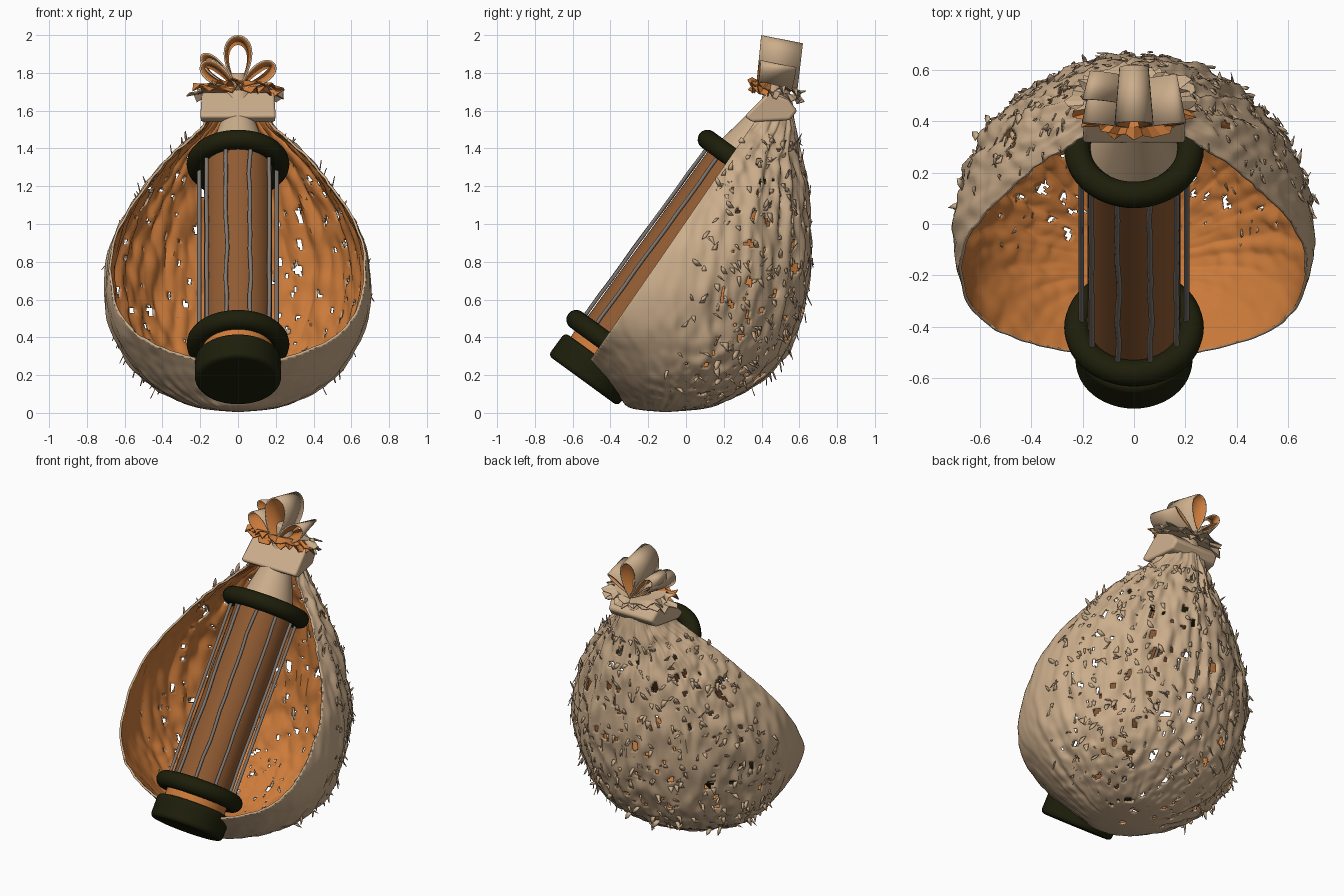
import bpy, bmesh, math, random
from mathutils import Vector, noise

random.seed(4)
if "Cube" in bpy.data.objects:
    bpy.data.objects.remove(bpy.data.objects["Cube"])


def material(name, rgb):
    m = bpy.data.materials.new(name)
    m.use_nodes = True
    m.diffuse_color = (*rgb, 1)
    m.node_tree.nodes["Principled BSDF"].inputs["Base Color"].default_value = (*rgb, 1)
    return m


TAN = material("tan_cloth", (0.60, 0.42, 0.26))
ORANGE = material("orange_lining", (0.61, 0.20, 0.043))
BROWN = material("brown_core", (0.28, 0.105, 0.032))
OLIVE = material("dark_olive", (0.012, 0.013, 0.003))
GREY = material("grey_rod", (0.21, 0.18, 0.16))


def make(name, bm, *mats):
    me = bpy.data.meshes.new(name)
    bm.to_mesh(me)
    bm.free()
    ob = bpy.data.objects.new(name, me)
    bpy.context.collection.objects.link(ob)
    for m in mats:
        me.materials.append(m)
    return ob


def smooth(ob, degrees=40):
    bpy.ops.object.select_all(action='DESELECT')
    ob.select_set(True)
    bpy.context.view_layer.objects.active = ob
    bpy.ops.object.shade_smooth_by_angle(angle=math.radians(degrees))
    return ob


def shell(ob, thickness, lining=1):
    """Cloth thickness; lining=1 gives the inner side the second material."""
    s = ob.modifiers.new("lining", 'SOLIDIFY')
    s.thickness, s.offset, s.material_offset = thickness, -1, lining
    return ob


# ---- Sack: elliptical sections (height, half width, centre y, half depth)
SECTIONS = [(0.005, .02, -.11, .02), (.025, .2, -.09, .2), (.08, .35, -.05, .3),
            (.17, .49, -.02, .42), (.3, .6, -.02, .54), (.45, .67, -.06, .65),
            (.6, .7, -.05, .68), (.75, .7, -.02, .67), (.9, .67, .01, .65),
            (1.05, .6, .05, .6), (1.2, .5, .13, .51), (1.35, .38, .22, .38),
            (1.45, .27, .3, .29), (1.52, .19, .37, .21), (1.6, .15, .44, .12)]


def section(t):
    """Catmull-Rom through the section table."""
    i = min(int(t), len(SECTIONS) - 2)
    f = t - i
    a, b, c, d = (Vector(SECTIONS[max(0, min(k, len(SECTIONS) - 1))])
                  for k in range(i - 1, i + 3))
    return b + f / 2 * (c - a + f * (2 * a - 5 * b + 4 * c - d + f * (3 * (b - c) + d - a)))


def roughness(p):
    return max(0.0, min(1.0, (p.y + .14 - .3 * (p.z - .6)) * 3))


rows, cols = 150, 250
bm = bmesh.new()
grid, outward = [], {}
for r in range(rows + 1):
    z, w, cy, d = section(r / rows * (len(SECTIONS) - 1))
    ring = []
    for c in range(cols):
        a = math.tau * c / cols
        n = Vector((math.cos(a), math.sin(a), 0))
        p = Vector((w * n.x, cy + d * n.y, z))
        m = roughness(p)
        fold = noise.noise(Vector((n.x * 10, n.y * 10, z * 1.2)))
        grain = noise.noise(Vector((p.x * 22, p.y * 22, z * 7)))
        amount = min(1, w * 3) * ((.008 + .014 * m) * fold + (.005 + .016 * m) * grain)
        v = bm.verts.new(p + n * amount)
        outward[v] = n
        ring.append(v)
    grid.append(ring)
for r in range(rows):
    for c in range(cols):
        e = (c + 1) % cols
        quad = [grid[r][c], grid[r][e], grid[r + 1][e], grid[r + 1][c]]
        p = quad[0].co
        # worn holes in the rough cloth
        worn = noise.noise(Vector((p.x * 24 + 5, p.y * 24, p.z * 14)))
        if worn * roughness(p) < .45 or p.z > 1.4:
            bm.faces.new(quad)

# ---- Frayed flakes lying on the surface
frays = bmesh.new()
spots = [v for v in outward if .1 < v.co.z < 1.45 and roughness(v.co) > .4]
for v in random.sample(spots, 420):
    n = outward[v]
    side = Vector((-n.y, n.x, 0))
    up = Vector((0, 0, random.choice((-1, 1))))
    s, h = random.uniform(.006, .017), random.uniform(.015, .04)
    lift = random.uniform(.002, .016) * random.choice((1, 1, 2))
    turn = random.uniform(-.02, .02)
    base = v.co + n * .003
    pts = [base - side * s, base + side * s,
           base + side * (s * .6 + turn) + up * h + n * lift * .7,
           base + side * turn * 2 + up * h * 1.4 + n * lift,
           base + side * (turn - s) + up * h * .6 + n * lift * .4]
    frays.faces.new([frays.verts.new(q) for q in pts])
smooth(shell(make("frayed_flakes", frays, TAN), .004, 0))

# slanted opening at the front of the sack
bmesh.ops.bisect_plane(bm, geom=bm.verts[:] + bm.edges[:] + bm.faces[:],
                       plane_co=(0, -.5, .29), plane_no=(0, -1, .69), clear_outer=True)
bmesh.ops.delete(bm, geom=[v for v in bm.verts if not v.link_faces], context='VERTS')
smooth(shell(make("sack", bm, TAN, ORANGE), .012), 50)

# ---- Slanted core assembly, placed along one axis
FOOT = Vector((0, -.545, .17))
AXIS = Vector((0, .59, .81)).normalized()
TILT = AXIS.to_track_quat('Z', 'X')


def tapered(name, start, end, r1, r2, mat, bevel=0):
    bm = bmesh.new()
    span = end - start
    bmesh.ops.create_cone(bm, cap_ends=True, segments=48, radius1=r1, radius2=r2,
                          depth=span.length)
    ob = make(name, bm, mat)
    ob.rotation_mode = 'QUATERNION'
    ob.rotation_quaternion = span.to_track_quat('Z', 'X')
    ob.location = (start + end) / 2
    if bevel:
        b = ob.modifiers.new("round", 'BEVEL')
        b.width, b.segments = bevel, 4
    return smooth(ob)


def along(t):
    return FOOT + AXIS * t


tapered("base_disc", along(0), along(.15), .228, .228, OLIVE, .025)
tapered("base_collar", along(.12), along(.22), .19, .19, ORANGE)
tapered("core_column", along(.2), along(1.42), .181, .181, BROWN)
tapered("core_neck", along(1.4), Vector((0, .44, 1.6)), .178, .07, TAN)

for name, t in (("lower_ring", .24), ("upper_ring", 1.42)):
    bpy.ops.mesh.primitive_torus_add(major_radius=.22, minor_radius=.052, major_segments=56,
                                     minor_segments=16, location=along(t),
                                     rotation=TILT.to_euler())
    ring = bpy.context.object
    ring.name = name
    ring.data.materials.append(OLIVE)
    smooth(ring, 60)

# ---- Thin uneven rods around the column
curve = bpy.data.curves.new("rods", 'CURVE')
curve.dimensions = '3D'
curve.bevel_depth, curve.bevel_resolution = .011, 1
for k in range(10):
    a = math.tau * (k + .5) / 10
    sp = curve.splines.new('POLY')
    sp.points.add(12)
    for i, pt in enumerate(sp.points):
        wob = a + .06 * noise.noise(Vector((k * 3.7, i * .45, 0)))
        local = Vector((.205 * math.cos(wob), .205 * math.sin(wob), 0))
        pt.co = (*(along(.23 + 1.18 * i / 12) + TILT @ local), 1)
rods = bpy.data.objects.new("rods", curve)
bpy.context.collection.objects.link(rods)
curve.materials.append(GREY)

# ---- Tie block around the neck of the sack, narrower at the back
bm = bmesh.new()
outline = [(.31, 1.57), (.35, 1.54), (.55, 1.55), (.59, 1.6), (.54, 1.66), (.44, 1.70)]
ends = [[bm.verts.new((s * (.2 - .25 * max(0, y - .42)), y, z)) for y, z in outline]
        for s in (-1, 1)]
for end in ends:
    bm.faces.new(end)
for i in range(len(outline)):
    bm.faces.new((ends[0][i - 1], ends[0][i], ends[1][i], ends[1][i - 1]))
bmesh.ops.recalc_face_normals(bm, faces=bm.faces)
block = make("tie_block", bm, TAN)
b = block.modifiers.new("round", 'BEVEL')
b.width, b.segments = .015, 3
smooth(block)

# ---- Ragged frill above the block, lining turned out at the front
for layer in range(2):
    bm = bmesh.new()
    count = 44
    rings = []
    for k in range(count):
        a = math.tau * k / count
        reach = random.uniform(.78, 1.1)
        rise = random.uniform(-.035, .025)
        spoke = []
        for f, dz in ((.3, 0), (.7, .01), (reach, rise)):
            y = .145 * f * math.sin(a)
            spoke.append(bm.verts.new((.25 * f * math.cos(a), .48 + y,
                                       1.695 + .03 * layer + dz - .25 * y)))
        rings.append(spoke)
    for k in range(count):
        p, q = rings[k], rings[(k + 1) % count]
        for j in range(2):
            f = bm.faces.new((p[j], p[j + 1], q[j + 1], q[j]))
            f.material_index = int(f.calc_center_median().y < .45)
    shell(make("frill_%d" % (layer + 1), bm, TAN, ORANGE), .006, 0)
tapered("knot", Vector((0, .48, 1.62)), Vector((0, .48, 1.8)), .09, .04, TAN, .01)


# ---- Bow of ribbon loops, closing towards the back by the given factor
def ribbon_loop(name, angle, length, width, y0, y1, back):
    bm = bmesh.new()
    d = Vector((math.sin(angle), 0, math.cos(angle)))
    s = Vector((math.cos(angle), 0, -math.sin(angle)))
    root = Vector((0, 0, 1.71))
    pairs = []
    for i in range(37):
        u = math.pi * i / 36
        h = length * math.sin(u) ** 2
        rise = d * h
        bulge = s * width * 1.3 * math.sin(2 * u) * math.sin(u)
        lean = .1 * h
        pairs.append((bm.verts.new(root + rise + bulge + Vector((0, y0 + lean, 0))),
                      bm.verts.new(root + rise * .85 + bulge * back
                                   + Vector((0, y1 + lean, 0)))))
    for (a, b), (c, e) in zip(pairs, pairs[1:]):
        bm.faces.new((a, b, e, c))
    smooth(shell(make(name, bm, TAN, ORANGE), .009), 60)


ribbon_loop("bow_centre", 0, .29, .076, .37, .59, .75)
for tag, sign in (("right", -1), ("left", 1)):
    ribbon_loop("bow_" + tag, sign * .95, .24, .055, .37, .56, .3)
ribbon_loop("bow_upper_right", -.8, .27, .045, .46, .57, .9)
